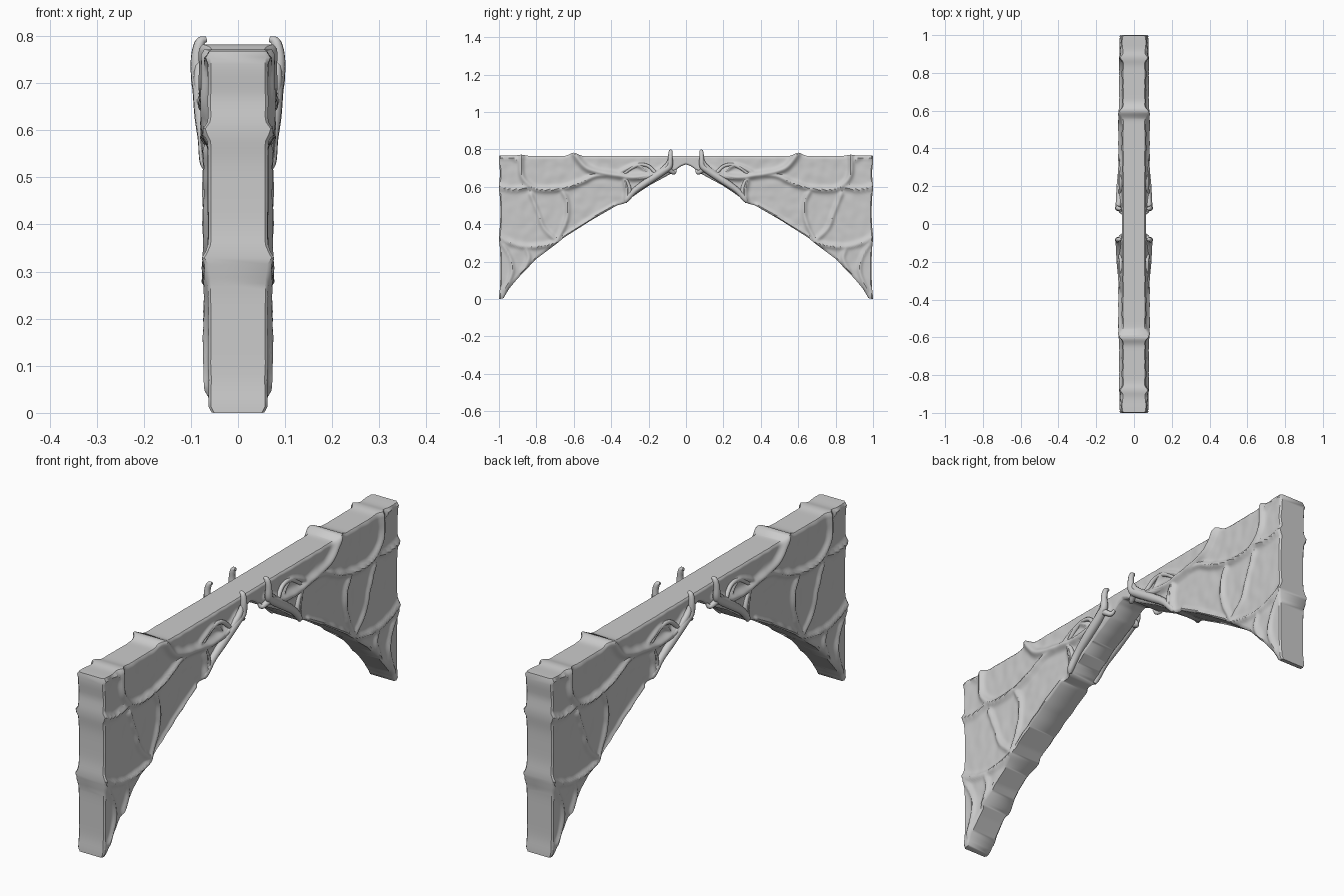
import bpy, bmesh, math
from mathutils import Vector, noise

if "Cube" in bpy.data.objects:
    bpy.data.objects.remove(bpy.data.objects["Cube"])

NY, NV = 150, 56


def lerp_profile(pts, t):
    for (a, b), (c, d) in zip(pts, pts[1:]):
        if t <= c:
            return b + (d - b) * (t - a) / (c - a)
    return pts[-1][1]


def bump(t, c, w):
    return math.exp(-((t - c) / w) ** 2)


def smooth_path(pts, n=5):
    # Catmull-Rom resampling of a short path
    p = [Vector(q) for q in pts]
    p = [p[0]] + p + [p[-1]]
    out = []
    for i in range(1, len(p) - 2):
        a, b, c, d = p[i - 1:i + 3]
        for k in range(n):
            t = k / n
            out.append(0.5 * (2 * b + (c - a) * t + (2 * a - 5 * b + 4 * c - d) * t * t
                              + (3 * b - a - 3 * c + d) * t ** 3))
    return out + [p[-1]]


# Silhouette of one half: underside of the arch and top edge
ARCH = [(0, .72), (.03, .708), (.08, .67), (.2, .605), (.31, .53), (.33, .51), (.37, .50),
        (.5, .425), (.65, .33), (.69, .297), (.8, .215), (.9, .11), (.95, .05),
        (.966, .022), (.975, .003), (1, 0)]


def top_z(y):
    return .764 + .018 * bump(y, .6, .03) + .007 * bump(y, .88, .03) + .004 * bump(y, 1, .08)


# Raised veins on the faces: (height, width, y-z path)
VEINS = [
    (.020, .022, [(.10, .70), (.18, .665), (.28, .65), (.37, .662), (.46, .675), (.53, .70), (.57, .74), (.60, .79)]),
    (.016, .018, [(.37, .662), (.48, .66), (.57, .62), (.67, .59), (.78, .585), (.84, .61), (.88, .67), (.88, .77)]),
    (.013, .016, [(.84, .60), (.92, .585), (1.0, .60)]),
    (.012, .016, [(.67, .59), (.635, .52), (.64, .42), (.69, .31)]),
    (.013, .016, [(.67, .31), (.76, .285), (.86, .28), (.94, .30), (1.0, .33)]),
    (.011, .015, [(.69, .31), (.76, .38), (.79, .46), (.83, .56)]),
    (.010, .015, [(.86, .28), (.84, .22), (.87, .15)]),
    (.010, .014, [(.99, .30), (.94, .22), (.93, .14), (.97, .05)]),
    (.016, .018, [(.32, .52), (.315, .58), (.33, .65)]),
    (.012, .014, [(.20, .66), (.23, .70), (.27, .715), (.33, .69), (.37, .665)]),
    (.008, .012, [(.88, .73), (.94, .76), (.99, .76)]),
    (.010, .014, [(.38, .50), (.45, .462), (.55, .40), (.66, .325)]),
]
SEGS = []
for h, w, path in VEINS:
    q = smooth_path(path)
    SEGS.append((h, w, list(zip(q, q[1:]))))


def seg_dist(p, a, b):
    d = b - a
    t = max(0, min(1, (p - a).dot(d) / max(d.length_squared, 1e-9)))
    return (p - a - d * t).length


def half_width(y, z, v):
    p = Vector((y, z))
    raised = 0
    for h, w, segs in SEGS:
        d = min(seg_dist(p, a, b) for a, b in segs)
        if d < w * 3:
            raised = max(raised, h * math.exp(-(d / w) ** 2 * 1.5))
    rough = noise.noise(Vector((y * 22, z * 22, 1))) * .0025
    edge = min(v, 1 - v) * (top_z(y) - lerp_profile(ARCH, y))
    return .0635 + (raised + rough) * min(1, y / .08) - .007 * max(0, 1 - edge / .012) ** 2


# Spandrel body: rings of both faces swept along y
bm = bmesh.new()
front, back = [], []
for i in range(NY + 1):
    y = i / NY
    lo, hi = lerp_profile(ARCH, y), top_z(y)
    fr, bk = [], []
    for j in range(NV + 1):
        v = .5 - .5 * math.cos(math.pi * j / NV) if j in (0, NV) else j / NV
        z = lo + (hi - lo) * v
        x = half_width(y, z, v)
        yy = y
        if y > .94:
            yy -= (y - .94) / .06 * (.007 - .007 * max(bump(z, k, .05) for k in (0, .33, .60, .74)))
        if i == NY:
            x -= .006
        fr.append(bm.verts.new((x, yy, z)))
        bk.append(bm.verts.new((-x, yy, z)))
    front.append(fr)
    back.append(bk)
for i in range(NY):
    for j in range(NV):
        bm.faces.new((front[i][j], front[i + 1][j], front[i + 1][j + 1], front[i][j + 1]))
        bm.faces.new((back[i][j], back[i][j + 1], back[i + 1][j + 1], back[i + 1][j]))
    bm.faces.new((front[i][0], back[i][0], back[i + 1][0], front[i + 1][0]))
    bm.faces.new((front[i][NV], front[i + 1][NV], back[i + 1][NV], back[i][NV]))
for j in range(NV):
    bm.faces.new((front[NY][j], back[NY][j], back[NY][j + 1], front[NY][j + 1]))
bmesh.ops.recalc_face_normals(bm, faces=bm.faces)
me = bpy.data.meshes.new("arch_body")
bm.to_mesh(me)
bm.free()
body = bpy.data.objects.new("arch_body", me)
bpy.context.collection.objects.link(body)
m = body.modifiers.new("mirror", 'MIRROR')
m.use_axis = (False, True, False)
bpy.context.view_layer.objects.active = body
body.select_set(True)
bpy.ops.object.shade_smooth_by_angle(angle=math.radians(40))


def vine(name, pts):
    # Tapered root, mirrored to both faces and both halves; pts = (x, y, z, radius)
    cu = bpy.data.curves.new(name, 'CURVE')
    cu.dimensions = '3D'
    cu.bevel_depth = 1
    cu.bevel_resolution = 3
    cu.use_fill_caps = True
    path = smooth_path(pts, 5)
    sp = cu.splines.new('POLY')
    sp.points.add(len(path) - 1)
    for p, q in zip(sp.points, path):
        p.co = (q[0], q[1], q[2], 1)
        p.radius = q[3]
    sp.use_smooth = True
    ob = bpy.data.objects.new(name, cu)
    bpy.context.collection.objects.link(ob)
    mod = ob.modifiers.new("mirror", 'MIRROR')
    mod.use_axis = (True, True, False)


# Heavy roots around the crown of the arch
vine("horn_root", [(.067, .080, .793, .006), (.080, .082, .787, .011), (.087, .084, .755, .013),
                   (.084, .088, .71, .016), (.078, .12, .685, .019), (.074, .20, .632, .019),
                   (.070, .27, .583, .016), (.068, .315, .535, .014), (.064, .325, .515, .007)])
vine("upper_root", [(.082, .088, .74, .010), (.080, .11, .705, .014), (.075, .17, .665, .013),
                    (.070, .25, .650, .013), (.068, .33, .655, .011), (.063, .42, .672, .006)])
vine("cross_root", [(.068, .30, .55, .012), (.070, .305, .60, .010), (.068, .33, .655, .009)])
vine("loop_root", [(.075, .16, .67, .010), (.069, .20, .71, .009), (.067, .25, .718, .009),
                   (.066, .30, .695, .009), (.064, .34, .66, .008)])
vine("crown_root", [(.080, .09, .69, .013), (.068, .065, .675, .010), (.058, .055, .690, .006)])
